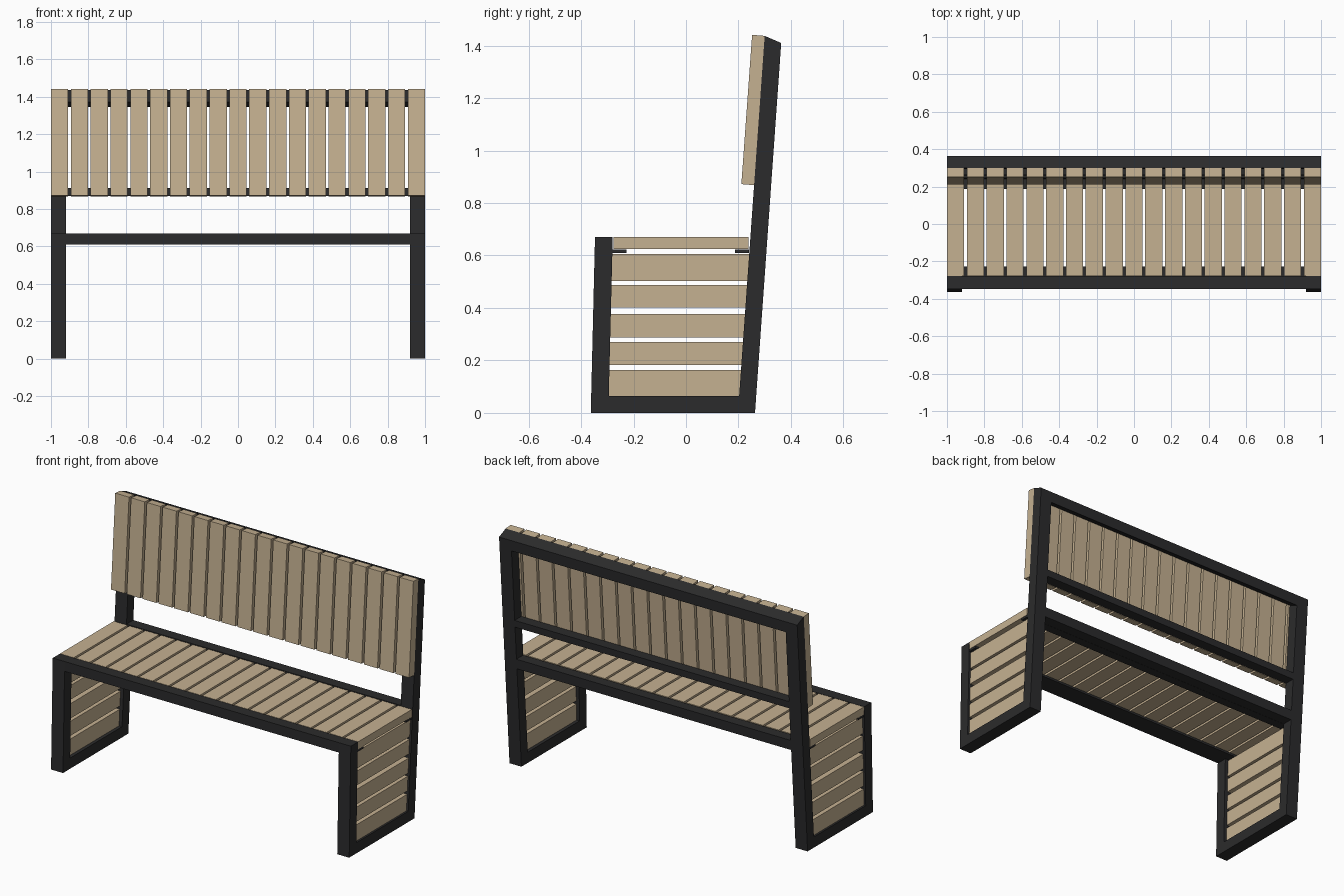
import bpy, bmesh

if "Cube" in bpy.data.objects:
    bpy.data.objects.remove(bpy.data.objects["Cube"])


def material(name, rgb):
    m = bpy.data.materials.new(name)
    m.diffuse_color = (*rgb, 1)
    m.use_nodes = True
    m.node_tree.nodes["Principled BSDF"].inputs["Base Color"].default_value = m.diffuse_color
    return m


WOOD = material("light wood", (0.56, 0.44, 0.285))
METAL = material("dark metal", (0.024, 0.024, 0.025))


def prism(name, profile, x0, x1, mat):
    """Extrude a (y, z) profile along x from x0 to x1."""
    bm = bmesh.new()
    a = [bm.verts.new((x0, y, z)) for y, z in profile]
    b = [bm.verts.new((x1, y, z)) for y, z in profile]
    n = len(profile)
    bm.faces.new(a)
    bm.faces.new(b[::-1])
    for i in range(n):
        j = (i + 1) % n
        bm.faces.new((a[i], b[i], b[j], a[j]))
    bmesh.ops.recalc_face_normals(bm, faces=bm.faces[:])
    me = bpy.data.meshes.new(name)
    bm.to_mesh(me)
    bm.free()
    me.materials.append(mat)
    ob = bpy.data.objects.new(name, me)
    bpy.context.collection.objects.link(ob)
    return ob


def box(y0, y1, z0, z1):
    return [(y0, z0), (y1, z0), (y1, z1), (y0, z1)]


# leaning lines of the legs: y at height z
def front_out(z): return -0.363 + 0.024 * z
def front_in(z): return -0.296 + 0.025 * z
def back_in(z): return 0.198 + 0.0709 * z
def back_out(z): return 0.263 + 0.0709 * z


def back_piece(z0, z1, drop0, drop1):
    """Profile of a piece inside the leaning back frame."""
    return [(back_in(z0), z0), (back_out(z0 - drop0), z0 - drop0),
            (back_out(z1 - drop1), z1 - drop1), (back_in(z1), z1)]


# side frames and side slats
for side, s in (("left", -1), ("right", 1)):
    xa, xb = sorted((s * 0.92, s * 1.0))
    prism(side + "_front_leg", [(front_out(0), 0), (front_in(0), 0),
          (front_in(0.67), 0.67), (front_out(0.67), 0.67)], xa, xb, METAL)
    prism(side + "_back_leg", back_piece(0, 1.437, 0, 0.027), xa, xb, METAL)
    prism(side + "_foot_rail", [(front_in(0), 0), (back_in(0), 0),
          (back_in(0.065), 0.065), (front_in(0.065), 0.065)], xa, xb, METAL)
    xa, xb = sorted((s * 0.94, s * 0.988))
    rows = [(0.065, 0.163), (0.182, 0.27), (0.287, 0.377), (0.401, 0.487), (0.503, 0.605)]
    for i, (z0, z1) in enumerate(rows):
        prism(f"{side}_side_slat_{i + 1}", [(front_in(z0), z0), (back_in(z0), z0),
              (back_in(z1), z1), (front_in(z1), z1)], xa, xb, WOOD)

# long rails
prism("front_seat_rail", box(-0.347, -0.28, 0.61, 0.67), -0.92, 0.92, METAL)
prism("rear_seat_rail", back_piece(0.61, 0.67, 0, 0), -0.92, 0.92, METAL)
prism("middle_back_rail", back_piece(0.87, 0.912, 0, 0), -0.92, 0.92, METAL)
prism("top_back_rail", back_piece(1.372, 1.437, 0.027, 0.027), -0.92, 0.92, METAL)

# thin strips carrying the seat slats
prism("front_seat_strip", box(-0.28, -0.226, 0.61, 0.623), -0.999, 0.999, METAL)
prism("rear_seat_strip", box(0.186, 0.24, 0.61, 0.623), -0.999, 0.999, METAL)

# seat and backrest slats
COUNT, WIDTH = 19, 0.092
PITCH = (2 - WIDTH) / (COUNT - 1)
for i in range(COUNT):
    x0 = -1 + i * PITCH
    prism(f"seat_slat_{i + 1}", box(-0.277, 0.238, 0.624, 0.67), x0, x0 + WIDTH, WOOD)
    prism(f"backrest_slat_{i + 1}", [(0.211, 0.872), (back_in(0.868), 0.868),
          (back_in(1.437), 1.437), (0.252, 1.441)], x0, x0 + WIDTH, WOOD)
